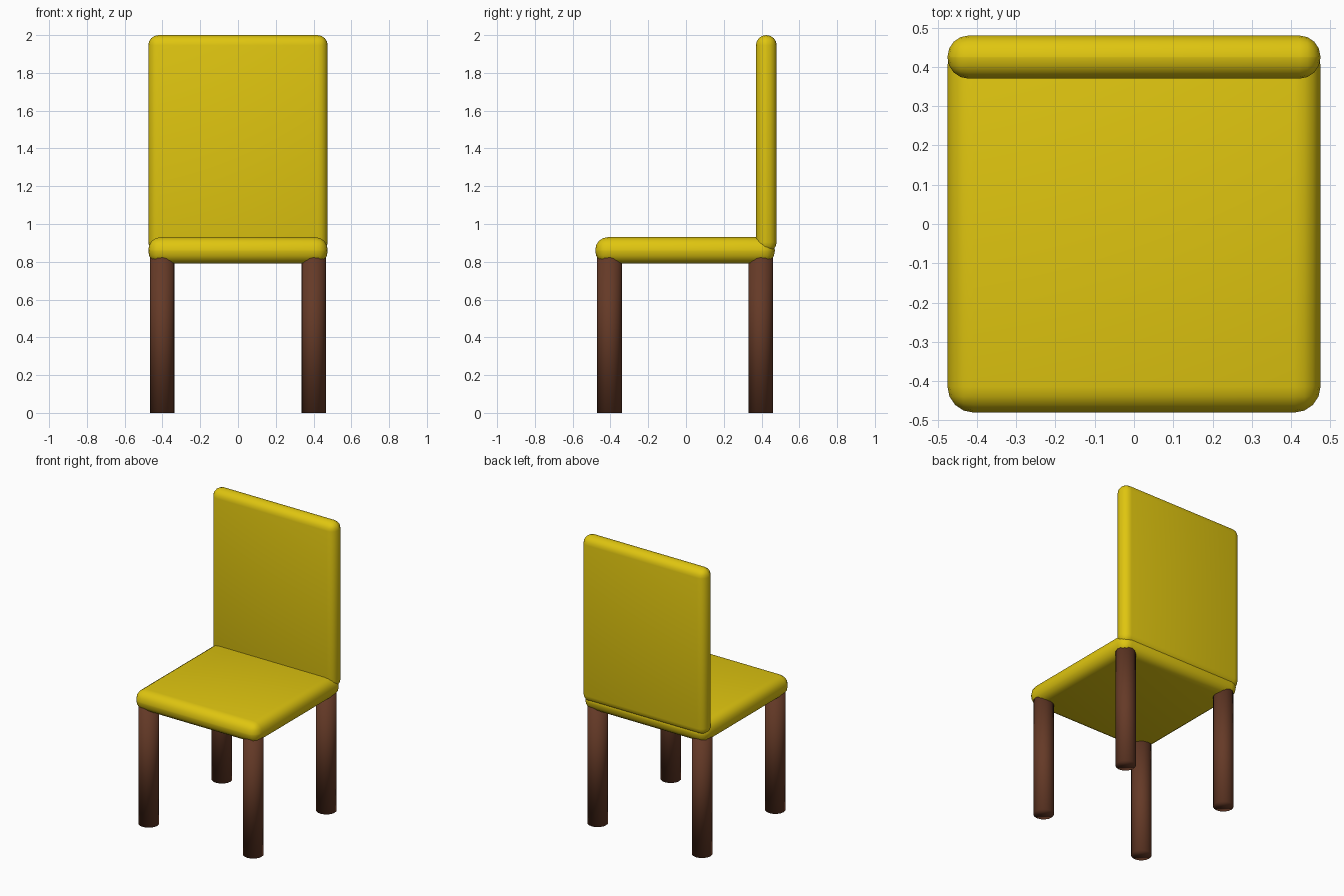
import bpy

default = bpy.data.objects.get("Cube")
if default:
    bpy.data.objects.remove(default, do_unlink=True)


def make_material(name, color):
    mat = bpy.data.materials.new(name)
    mat.use_nodes = True
    mat.diffuse_color = (*color, 1)
    mat.node_tree.nodes["Principled BSDF"].inputs["Base Color"].default_value = (*color, 1)
    return mat


yellow = make_material("yellow_upholstery", (0.74, 0.56, 0.005))
brown = make_material("brown_wood", (0.13, 0.042, 0.02))


def finish(obj, name, mat):
    obj.name = name
    obj.data.materials.append(mat)
    obj.data.shade_smooth()


def cushion(name, low, high, radius):
    """Rounded box between two opposite corners."""
    center = [(a + b) / 2 for a, b in zip(low, high)]
    bpy.ops.mesh.primitive_cube_add(size=1, location=center)
    obj = bpy.context.object
    obj.scale = [b - a for a, b in zip(low, high)]
    bpy.ops.object.transform_apply(location=False, rotation=False, scale=True)
    bevel = obj.modifiers.new("rounded_edges", 'BEVEL')
    bevel.width = radius
    bevel.segments = 4
    finish(obj, name, yellow)


# Padded seat and backrest
cushion("seat", (-0.475, -0.48, 0.79), (0.475, 0.47, 0.93), 0.066)
cushion("backrest", (-0.475, 0.37, 0.85), (0.475, 0.48, 2.0), 0.054)

# Four round legs, sunk a little into the seat
for side, x in (("left", 0.4), ("right", -0.4)):
    for end, y in (("front", -0.405), ("back", 0.395)):
        bpy.ops.mesh.primitive_cylinder_add(vertices=16, radius=0.065, depth=0.84,
                                            location=(x, y, 0.42))
        finish(bpy.context.object, f"{end}_{side}_leg", brown)
